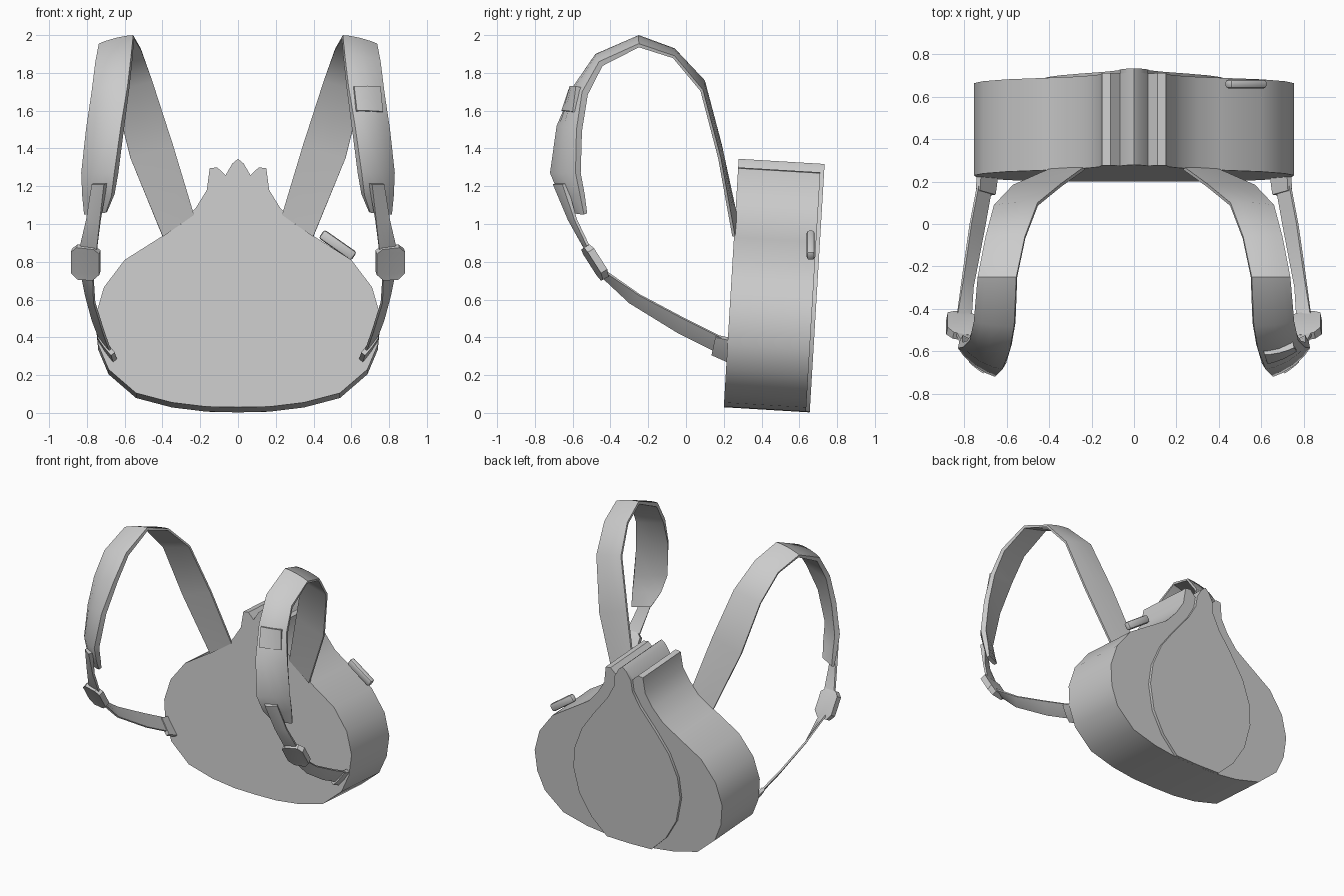
import bpy, bmesh, math
from mathutils import Vector, Matrix

cube = bpy.data.objects.get("Cube")
if cube:
    bpy.data.objects.remove(cube, do_unlink=True)

grey = bpy.data.materials.new("plain grey")
grey.use_nodes = True
grey.diffuse_color = (0.6, 0.6, 0.6, 1)
grey.node_tree.nodes["Principled BSDF"].inputs["Base Color"].default_value = (0.6, 0.6, 0.6, 1)


def finish(bm, name, mirror=False, angle=38):
    """Turn a bmesh into a smooth-by-angle object, optionally mirrored in x."""
    bmesh.ops.recalc_face_normals(bm, faces=bm.faces[:])
    mesh = bpy.data.meshes.new(name)
    bm.to_mesh(mesh)
    bm.free()
    mesh.materials.append(grey)
    ob = bpy.data.objects.new(name, mesh)
    bpy.context.collection.objects.link(ob)
    bpy.ops.object.select_all(action='DESELECT')
    ob.select_set(True)
    bpy.context.view_layer.objects.active = ob
    bpy.ops.object.shade_smooth_by_angle(angle=math.radians(angle))
    if mirror:
        ob.modifiers.new("Mirror", 'MIRROR').use_mirror_merge = False
    return ob


def slab(name, half, d0, d1):
    """Extrude a symmetric outline through the depth of the leaning bag."""
    outline = half + [(-x, h) for x, h in reversed(half) if x > 0]
    bm = bmesh.new()
    rings = [[bm.verts.new((x, 0.2 + 0.06 * h + d, 0.03 + h - 0.06 * d))
              for x, h in outline] for d in (d0, d1)]
    for ring in rings:
        bm.faces.new(ring)
    n = len(outline)
    for i in range(n):
        j = (i + 1) % n
        bm.faces.new((rings[0][i], rings[0][j], rings[1][j], rings[1][i]))
    return finish(bm, name)


def ribbon(name, stations, mirror=True):
    """Loft a strap through (inner edge, outer edge, thickness, bulge) stations."""
    mids = [(Vector(s[0]) + Vector(s[1])) / 2 for s in stations]
    bm = bmesh.new()
    rings = []
    for i, (a, b, t, bulge) in enumerate(stations):
        a, b = Vector(a), Vector(b)
        along = mids[min(i + 1, len(mids) - 1)] - mids[max(i - 1, 0)]
        out = along.cross(b - a).normalized()
        section = [(u, bulge * 4 * u * (1 - u)) for u in (0, 0.2, 0.5, 0.8, 1)]
        section += [(1, -t), (0.5, -t), (0, -t)]
        rings.append([bm.verts.new(a.lerp(b, u) + out * o) for u, o in section])
    for r, s in zip(rings, rings[1:]):
        for i in range(len(r)):
            j = (i + 1) % len(r)
            bm.faces.new((r[i], r[j], s[j], s[i]))
    bm.faces.new(rings[0])
    bm.faces.new(rings[-1])
    return finish(bm, name, mirror)


# Bag body with scalloped crest
crest = [(0, 1.315), (0.03, 1.29), (0.066, 1.228)]
slab("bag_body", crest + [
    (0.11, 1.27), (0.15, 1.265), (0.165, 1.15), (0.22, 1.06), (0.30, 0.97),
    (0.41, 0.9), (0.6, 0.78), (0.71, 0.635), (0.755, 0.48), (0.74, 0.33),
    (0.685, 0.2), (0.54, 0.075), (0.35, 0.025), (0.17, 0.003), (0, 0)], 0, 0.435)

# Raised teardrop panel on the back
slab("back_panel", crest + [
    (0.075, 1.15), (0.13, 1.05), (0.25, 0.9), (0.35, 0.76), (0.415, 0.6),
    (0.43, 0.45), (0.39, 0.27), (0.3, 0.12), (0.18, 0.004), (0, 0)], 0.435, 0.455)

# Padded shoulder straps
ribbon("shoulder_strap", [
    ((0.235, 0.27, 1.05), (0.40, 0.26, 0.935), 0.015, 0),
    ((0.345, 0.19, 1.42), (0.57, 0.185, 1.35), 0.015, 0.003),
    ((0.455, 0.10, 1.76), (0.66, 0.09, 1.71), 0.015, 0.006),
    ((0.515, -0.06, 1.93), (0.70, -0.06, 1.89), 0.015, 0.008),
    ((0.555, -0.25, 2.0), (0.737, -0.25, 1.955), 0.02, 0.008),
    ((0.565, -0.48, 1.9), (0.755, -0.46, 1.86), 0.03, 0.012),
    ((0.585, -0.595, 1.73), (0.775, -0.55, 1.70), 0.035, 0.02),
    ((0.62, -0.685, 1.52), (0.805, -0.58, 1.50), 0.035, 0.02),
    ((0.655, -0.72, 1.27), (0.83, -0.585, 1.27), 0.035, 0.02),
    ((0.67, -0.67, 1.15), (0.825, -0.56, 1.15), 0.03, 0.015),
    ((0.70, -0.60, 1.06), (0.815, -0.54, 1.05), 0.02, 0.005)])

# Patch on the left strap only
ribbon("strap_patch", [
    ((0.615, -0.616, 1.73), (0.755, -0.583, 1.73), 0.03, 0.008),
    ((0.63, -0.66, 1.60), (0.768, -0.60, 1.595), 0.03, 0.008)], mirror=False)

# Thin adjuster straps, from the pads down to the bag
ribbon("adjuster_strap", [
    ((0.71, -0.705, 1.21), (0.775, -0.655, 1.21), 0.03, 0.002),
    ((0.732, -0.625, 1.02), (0.805, -0.59, 1.02), 0.015, 0.002),
    ((0.75, -0.53, 0.85), (0.845, -0.51, 0.85), 0.015, 0.002),
    ((0.77, -0.45, 0.72), (0.835, -0.43, 0.745), 0.012, 0.002),
    ((0.765, -0.30, 0.58), (0.81, -0.245, 0.62), 0.012, 0.002),
    ((0.715, -0.04, 0.42), (0.775, 0.0, 0.49), 0.012, 0.002),
    ((0.672, 0.2, 0.30), (0.735, 0.21, 0.385), 0.012, 0.002)])

# Eight-sided buckles
ribbon("buckle", [
    ((0.765, -0.555, 0.865), (0.855, -0.54, 0.875), 0.035, 0),
    ((0.735, -0.545, 0.84), (0.885, -0.52, 0.85), 0.04, 0),
    ((0.735, -0.475, 0.73), (0.885, -0.45, 0.74), 0.04, 0),
    ((0.77, -0.45, 0.70), (0.85, -0.44, 0.705), 0.035, 0)])

# Tabs joining the straps to the bag
ribbon("strap_tab", [
    ((0.672, 0.135, 0.305), (0.745, 0.155, 0.40), 0.025, 0.004),
    ((0.66, 0.225, 0.265), (0.742, 0.225, 0.385), 0.025, 0.004)])

# Rounded side handle on the left shoulder of the bag
bm = bmesh.new()
bmesh.ops.create_cube(bm, size=1, matrix=Matrix.Diagonal((0.21, 0.042, 0.055, 1)))
bmesh.ops.bevel(bm, geom=bm.edges[:], offset=0.014, segments=2, affect='EDGES', profile=0.5)
bm.transform(Matrix.Translation((0.528, 0.66, 0.888)) @ Matrix.Rotation(math.radians(35), 4, 'Y'))
finish(bm, "side_handle")
